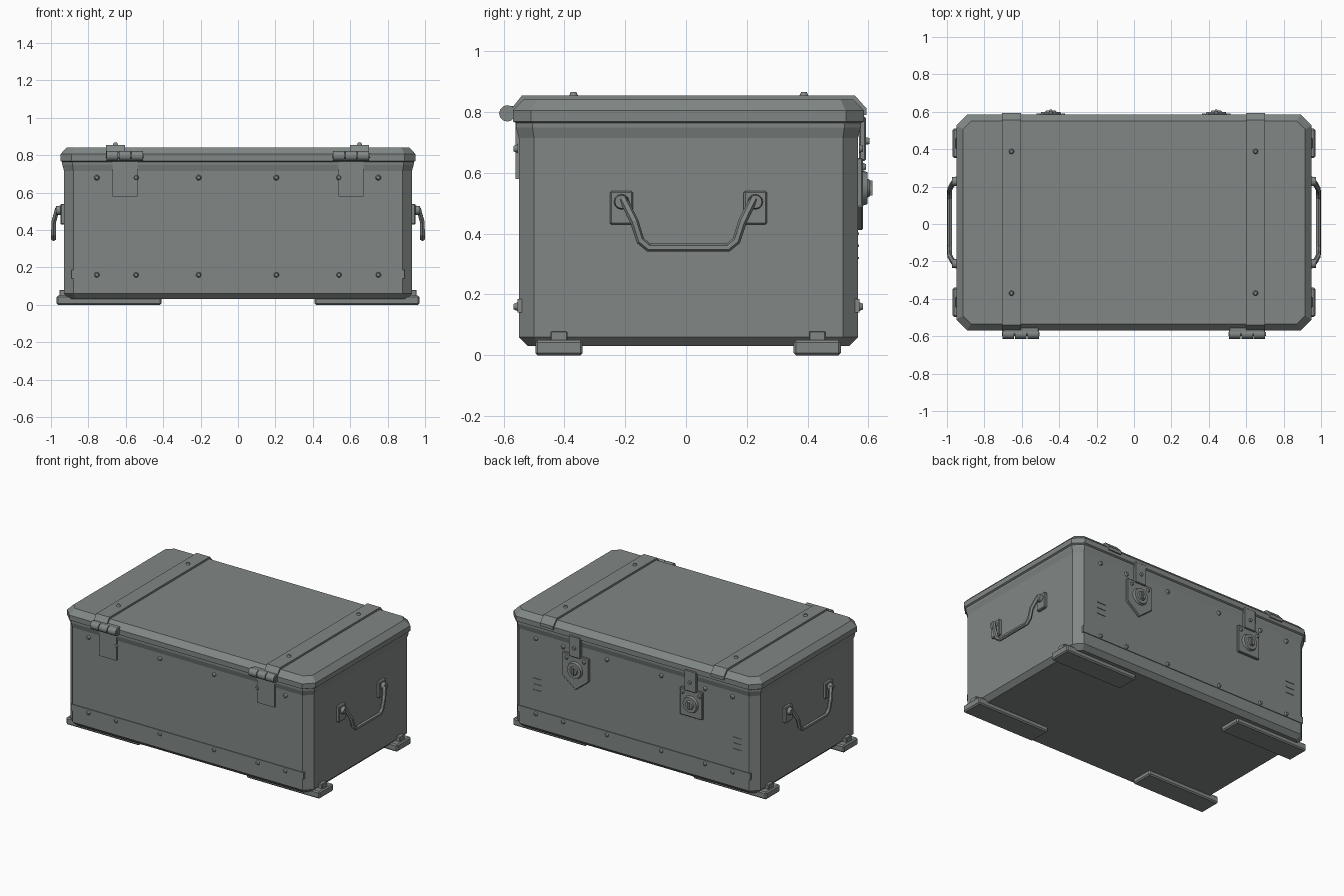
import bpy, bmesh, math
from mathutils import Matrix, Vector

if "Cube" in bpy.data.objects:
    bpy.data.objects.remove(bpy.data.objects["Cube"])

paint = bpy.data.materials.new("grey_green_paint")
paint.use_nodes = True
colour = (0.22, 0.245, 0.235, 1)
paint.diffuse_color = colour
paint.node_tree.nodes["Principled BSDF"].inputs["Base Color"].default_value = colour

CY = 0.008                 # middle of the chest, front to back
FRONT, BACK = -0.55, 0.566
SIDE = 0.93


def finish(name, bm, bevel=0, smooth=False):
    bmesh.ops.recalc_face_normals(bm, faces=bm.faces)
    mesh = bpy.data.meshes.new(name)
    bm.to_mesh(mesh)
    bm.free()
    mesh.materials.append(paint)
    obj = bpy.data.objects.new(name, mesh)
    bpy.context.collection.objects.link(obj)
    if bevel:
        mod = obj.modifiers.new("edge", "BEVEL")
        mod.width, mod.segments = bevel, 1
    if smooth:
        bpy.ops.object.select_all(action="DESELECT")
        obj.select_set(True)
        bpy.context.view_layer.objects.active = obj
        bpy.ops.object.shade_smooth_by_angle(angle=math.radians(40))
    return obj


def box(name, x, y, z, bevel=0):
    """Box from three (low, high) ranges."""
    bm = bmesh.new()
    bmesh.ops.create_cube(bm, size=1)
    for v in bm.verts:
        v.co = Vector([(a + b) / 2 + c * (b - a) for (a, b), c in zip((x, y, z), v.co)])
    return finish(name, bm, bevel)


def disc(name, base, axis, r1, r2, height, sides=16):
    """Cylinder or cone frustum standing on base and pointing along axis."""
    bm = bmesh.new()
    axis = Vector(axis)
    turn = axis.to_track_quat("Z", "Y").to_matrix().to_4x4()
    place = Matrix.Translation(Vector(base) + axis * height / 2) @ turn
    bmesh.ops.create_cone(bm, cap_ends=True, segments=sides, radius1=r1,
                          radius2=r2, depth=height, matrix=place)
    return finish(name, bm, smooth=True)


def rivet(name, base, axis):
    disc(name, base, axis, 0.015, 0.009, 0.014, 10)


def prism(name, outline, axis, low, high, bevel=0):
    """Outline extruded along x (points are y, z) or y (points are x, z)."""
    bm = bmesh.new()
    place = (lambda p, d: (d, *p)) if axis == "x" else (lambda p, d: (p[0], d, p[1]))
    face = bm.faces.new([bm.verts.new(place(p, low)) for p in outline])
    new = bmesh.ops.extrude_face_region(bm, geom=[face])["geom"]
    shift = (high - low, 0, 0) if axis == "x" else (0, high - low, 0)
    bmesh.ops.translate(bm, vec=shift,
                        verts=[g for g in new if isinstance(g, bmesh.types.BMVert)])
    return finish(name, bm, bevel)


def shell(name, profile):
    """Loft of chamfered rectangles; profile holds (outset, height) pairs."""
    bm = bmesh.new()
    rings = []
    for out, z in profile:
        hx, hy, cut = SIDE + out, (BACK - FRONT) / 2 + out, 0.05 + out / 2
        quarter = [(hx, hy - cut), (hx - cut, hy)]
        pts = quarter + [(-x, y) for x, y in reversed(quarter)]
        pts += [(-x, -y) for x, y in pts]
        rings.append([bm.verts.new((x, y + CY, z)) for x, y in pts])
    for a, b in zip(rings, rings[1:]):
        for i in range(len(a)):
            j = (i + 1) % len(a)
            bm.faces.new((a[i], a[j], b[j], b[i]))
    bm.faces.new(rings[0])
    bm.faces.new(rings[-1])
    return finish(name, bm)


# Chest body and overhanging lid
shell("body", [(-0.03, 0.03), (0, 0.06), (0, 0.715), (0.01, 0.75), (0.01, 0.765)])
shell("lid", [(0.006, 0.762), (0.02, 0.77), (0.02, 0.805), (-0.016, 0.842)])

# Corner feet with side brackets
for sx in (-1, 1):
    for y in (-0.418, 0.432):
        box("foot", sorted((sx * 0.41, sx * 0.97)), (y - 0.078, y + 0.078),
            (0, 0.05), 0.008)
        box("foot_bracket", sorted((sx * 0.91, sx * 0.955)), (y - 0.028, y + 0.028),
            (0.045, 0.08), 0.004)

# Riveted rows and bottom strips on the long sides
for wall, s in ((FRONT, -1), (BACK, 1)):
    box("bottom_strip", (-0.89, 0.89), sorted((wall - s * 0.01, wall + s * 0.005)),
        (0.14, 0.185))
    for x in (-0.755, -0.545, -0.21, 0.205, 0.54, 0.75):
        for z in (0.16, 0.68):
            rivet("wall_rivet", (x, wall + s * 0.003, z), (0, s, 0))

# Lid straps bent down over both edges
top = [(-0.574, 0.79), (-0.574, 0.812), (-0.54, 0.855), (0.556, 0.855),
       (0.594, 0.812), (0.594, 0.79), (0.58, 0.79), (0.58, 0.805),
       (0.55, 0.835), (-0.534, 0.835), (-0.56, 0.805), (-0.56, 0.79)]
for x in (-0.655, 0.65):
    prism("lid_strap", top, "x", x - 0.05, x + 0.05)
    for y in (-0.37, 0.388):
        rivet("strap_rivet", (x, y, 0.853), (0, 0, 1))

# Front hinges: leaf, upper tab and three knuckles
for x in (-0.605, 0.605):
    box("hinge_leaf", (x - 0.067, x + 0.067), (-0.561, -0.545), (0.58, 0.775))
    box("hinge_tab", (x - 0.095, x + 0.095), (-0.59, -0.55), (0.782, 0.82), 0.004)
    for i in range(3):
        disc("hinge_knuckle", (x - 0.097 + i * 0.066, -0.588, 0.796),
             (1, 0, 0), 0.027, 0.027, 0.061, 12)
    disc("hinge_pin", (x - 0.1, -0.588, 0.796), (1, 0, 0), 0.012, 0.012, 0.2, 10)

# Back latches: one pointed plate, one square plate
pointed = [(-0.1, 0.65), (-0.1, 0.49), (0, 0.41), (0.1, 0.49), (0.1, 0.65)]
square = [(-0.085, 0.65), (-0.085, 0.46), (0.085, 0.46), (0.085, 0.65)]
for x, outline in ((0.44, pointed), (-0.445, square)):
    prism("latch_plate", [(x + px, z) for px, z in outline], "y", 0.56, 0.582, 0.004)
    disc("latch_disc", (x, 0.58, 0.55), (0, 1, 0), 0.058, 0.052, 0.018, 20)
    disc("latch_knob", (x, 0.596, 0.55), (0, 1, 0), 0.032, 0.026, 0.01, 16)
    box("latch_key", (x - 0.006, x + 0.006), (0.6, 0.613), (0.525, 0.575))
    box("hasp_tab", (x - 0.045, x + 0.045), (0.57, 0.592), (0.64, 0.785), 0.004)
    disc("hasp_pin", (x, 0.59, 0.705), (0, 1, 0), 0.012, 0.01, 0.014, 10)
    for px in (-0.066, 0.066):
        rivet("latch_rivet", (x + px, 0.578, 0.62), (0, 1, 0))

# Small raised slats at the back corners
for x in (0.74, -0.79):
    for z in (0.32, 0.36, 0.4):
        box("slat", (x - 0.032, x + 0.032), (0.56, 0.57), (z - 0.004, z + 0.004))

# Side carrying handles
for s in (-1, 1):
    half = [(0.965, 0.215, 0.515), (0.986, 0.178, 0.44), (0.986, 0.158, 0.377),
            (0.986, 0.13, 0.354)]
    path = [(s * x, CY - y, z) for x, y, z in half]
    path += [(s * x, CY + y, z) for x, y, z in reversed(half)]
    curve = bpy.data.curves.new("handle", "CURVE")
    curve.dimensions = "3D"
    curve.bevel_depth, curve.bevel_resolution = 0.014, 1
    curve.use_fill_caps = True
    line = curve.splines.new("POLY")
    line.points.add(len(path) - 1)
    for point, co in zip(line.points, path):
        point.co = (*co, 1)
    curve.materials.append(paint)
    handle = bpy.data.objects.new("handle", curve)
    bpy.context.collection.objects.link(handle)
    bpy.ops.object.select_all(action="DESELECT")
    handle.select_set(True)
    bpy.context.view_layer.objects.active = handle
    bpy.ops.object.convert(target="MESH")
    bpy.ops.object.shade_flat()
    for y in (CY - 0.22, CY + 0.22):
        box("handle_plate", sorted((s * 0.92, s * 0.95)), (y - 0.038, y + 0.038),
            (0.43, 0.54), 0.005)
        disc("handle_pivot", (s * 0.945, y, 0.505), (s, 0, 0), 0.026, 0.022, 0.027, 12)
